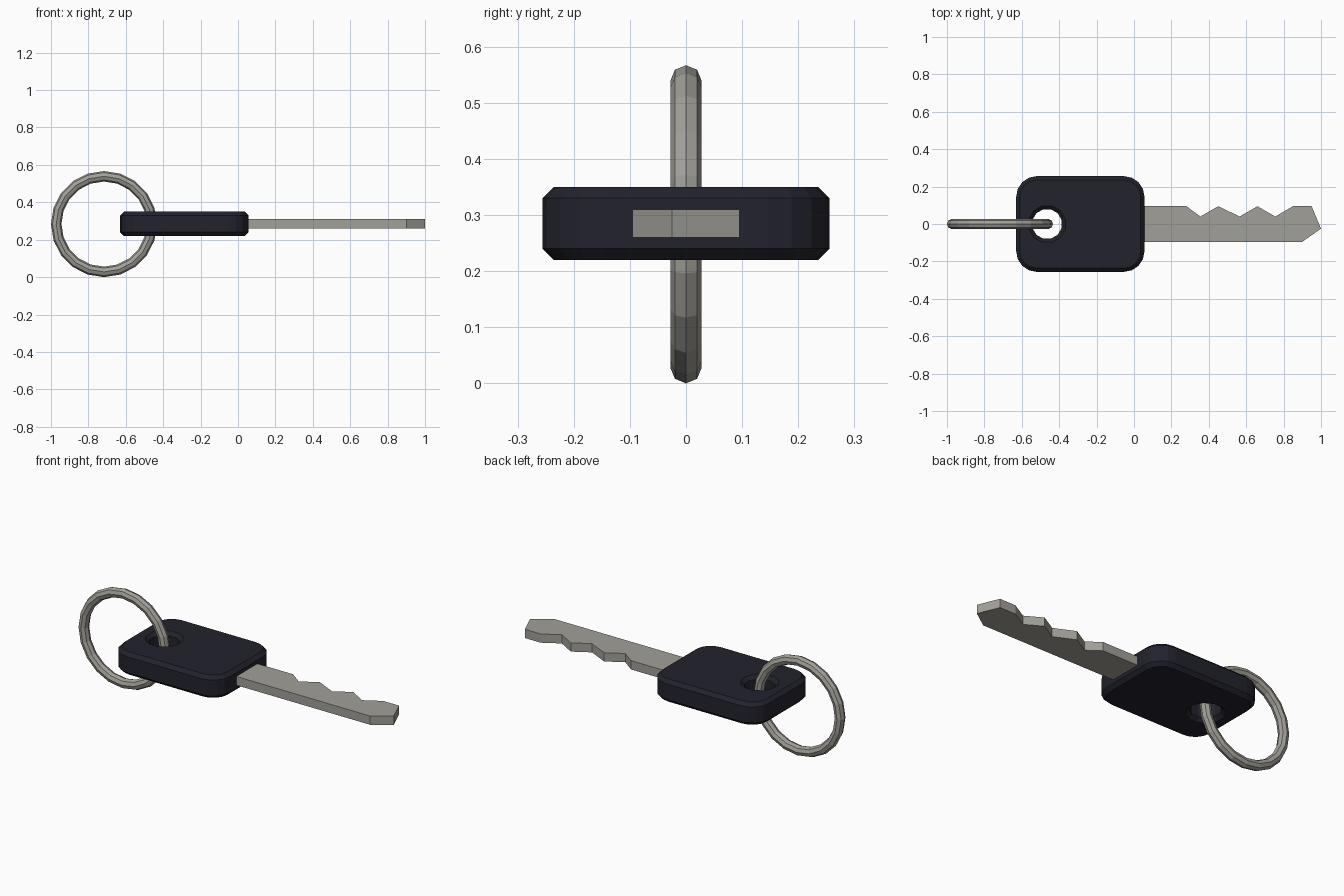
import bpy, bmesh, math

if "Cube" in bpy.data.objects:
    bpy.data.objects.remove(bpy.data.objects["Cube"])


def material(name, rgb):
    m = bpy.data.materials.new(name)
    m.diffuse_color = (*rgb, 1)
    m.use_nodes = True
    m.node_tree.nodes["Principled BSDF"].inputs["Base Color"].default_value = m.diffuse_color
    return m


METAL = material("grey metal", (0.36, 0.35, 0.315))
PLASTIC = material("dark plastic", (0.016, 0.016, 0.026))


def finish(bm, name, mat):
    bmesh.ops.recalc_face_normals(bm, faces=bm.faces)
    mesh = bpy.data.meshes.new(name)
    bm.to_mesh(mesh)
    bm.free()
    mesh.materials.append(mat)
    obj = bpy.data.objects.new(name, mesh)
    bpy.context.collection.objects.link(obj)
    return obj


def rounded_rect(cx, cy, hx, hy, r, steps=4):
    pts = []
    for k, (sx, sy) in enumerate([(1, 1), (-1, 1), (-1, -1), (1, -1)]):
        for i in range(steps + 1):
            a = math.radians(90 * (k + i / steps))
            pts.append((cx + sx * (hx - r) + r * math.cos(a),
                        cy + sy * (hy - r) + r * math.sin(a)))
    return pts


def circle(cx, cy, r, n=12):
    return [(cx + r * math.cos(math.tau * (i + 0.5) / n),
             cy + r * math.sin(math.tau * (i + 0.5) / n)) for i in range(n)]


def wall(bm, levels):
    """Join stacked closed loops; return edges of the first and last loop."""
    rows = [[bm.verts.new((x, y, z)) for x, y in pts] for z, pts in levels]
    n = len(rows[0])
    for a, b in zip(rows, rows[1:]):
        for i in range(n):
            j = (i + 1) % n
            bm.faces.new((a[i], a[j], b[j], b[i]))
    return [[bm.edges.get((row[i], row[(i + 1) % n])) for i in range(n)]
            for row in (rows[0], rows[-1])]


# Key head: chamfered rounded slab with a chamfered through hole
Z0, Z1, C = 0.22, 0.35, 0.02
bm = bmesh.new()
outer = rounded_rect(-0.287, 0, 0.343, 0.256, 0.11)
inset = rounded_rect(-0.287, 0, 0.343 - C, 0.256 - C, 0.11 - C)
hole, rim = circle(-0.465, 0, 0.081), circle(-0.465, 0, 0.101)
heights = (Z0, Z0 + C, Z1 - C, Z1)
outer_ends = wall(bm, list(zip(heights, (inset, outer, outer, inset))))
hole_ends = wall(bm, list(zip(heights, (rim, hole, hole, rim))))
for a, b in zip(outer_ends, hole_ends):
    bmesh.ops.triangle_fill(bm, use_beauty=True, edges=a + b)
finish(bm, "key_head", PLASTIC)

# Blade: toothed outline extruded to a flat bar
outline = [(0.0, -0.095), (0.90, -0.095), (1.0, -0.025), (0.95, 0.095)]
for x in (0.85, 0.66, 0.45):
    outline += [(x, 0.095), (x - 0.095, 0.04)]
outline += [(0.28, 0.095), (0.0, 0.095)]
bm = bmesh.new()
ends = wall(bm, [(0.26, outline), (0.31, outline)])
for edges in ends:
    bmesh.ops.triangle_fill(bm, use_beauty=True, edges=edges)
finish(bm, "key_blade", METAL)

# Key ring: upright torus through the hole
bpy.ops.mesh.primitive_torus_add(
    major_segments=20, minor_segments=8, major_radius=0.2555,
    minor_radius=0.028, location=(-0.7165, 0, 0.2835),
    rotation=(math.pi / 2, 0, 0))
ring = bpy.context.object
ring.name = "key_ring"
ring.data.materials.append(METAL)
